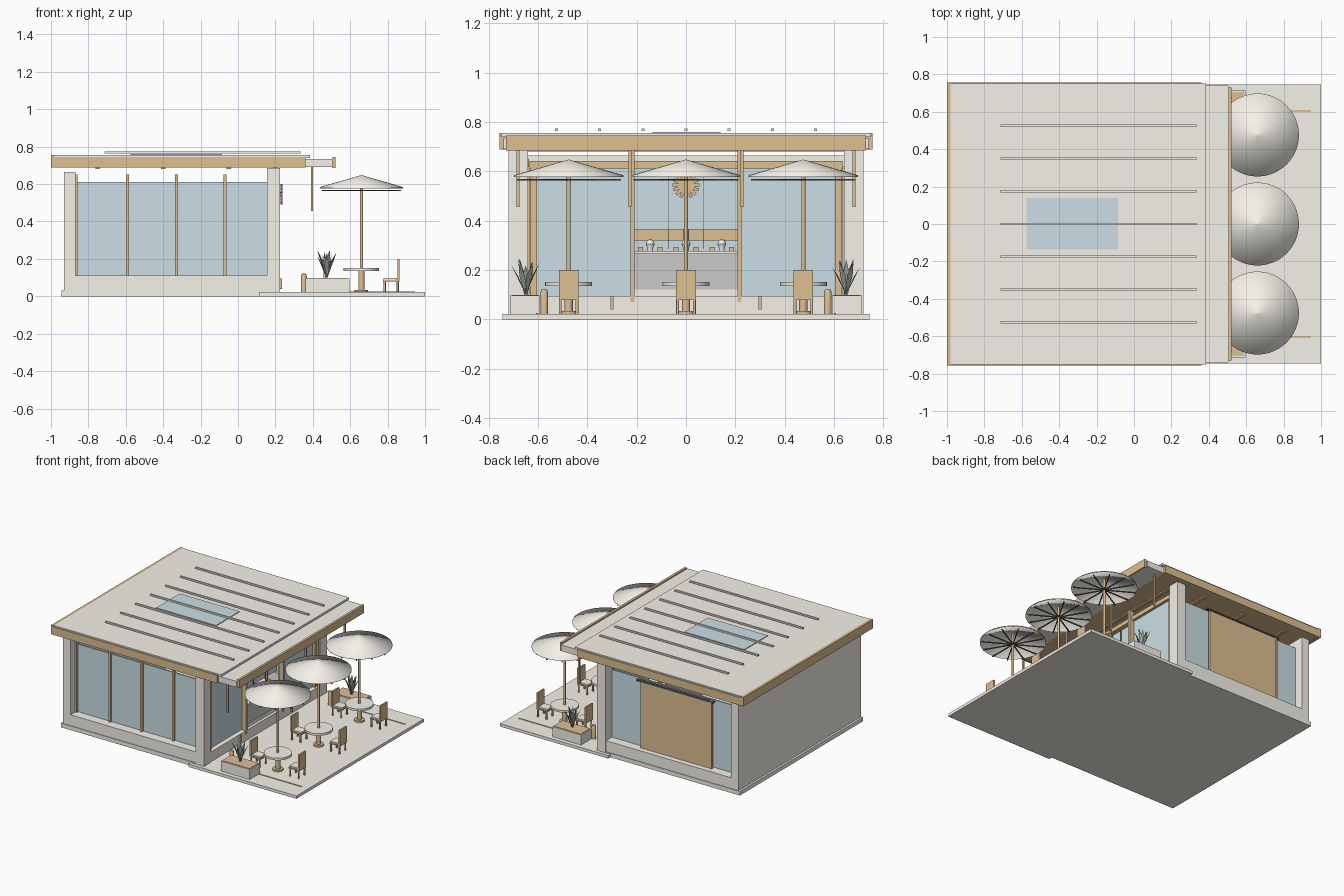
import bpy, math, random
from mathutils import Vector, Matrix

random.seed(3)

def mat(name, c):
    m = bpy.data.materials.new(name)
    m.diffuse_color = (*c, 1)
    return m

WOOD = mat("wood", (0.73, 0.53, 0.29))
GLASS = mat("glass", (0.60, 0.74, 0.79))
PALE = mat("plaster", (0.92, 0.89, 0.82))
DARK = mat("dark", (0.12, 0.11, 0.10))
LEAF = mat("leaf", (0.36, 0.40, 0.36))

def mesh(name, verts, faces, m=None):
    me = bpy.data.meshes.new(name)
    me.from_pydata(verts, [], faces)
    o = bpy.data.objects.new(name, me)
    bpy.context.collection.objects.link(o)
    if m:
        me.materials.append(m)
    return o

def box(name, x0, x1, y0, y1, z0, z1, m=None):
    v = [(x, y, z) for x in (x0, x1) for y in (y0, y1) for z in (z0, z1)]
    f = [(0, 1, 3, 2), (4, 6, 7, 5), (0, 4, 5, 1), (2, 3, 7, 6), (0, 2, 6, 4), (1, 5, 7, 3)]
    return mesh(name, v, f, m)

def pair(name, x0, x1, y0, y1, z0, z1, m=None):
    box(name + "_left", x0, x1, y0, y1, z0, z1, m)
    box(name + "_right", x0, x1, -y1, -y0, z0, z1, m)

def lathe(name, profile, loc, m=None, n=32, angle=35):
    """Spin (radius, z) points, listed top to bottom, about a vertical axis."""
    v = [(loc[0] + r * math.cos(2 * math.pi * i / n), loc[1] + r * math.sin(2 * math.pi * i / n), loc[2] + z)
         for r, z in profile for i in range(n)]
    f = [((j + 1) * n + i, (j + 1) * n + (i + 1) % n, j * n + (i + 1) % n, j * n + i)
         for j in range(len(profile) - 1) for i in range(n)]
    o = mesh(name, v, f, m)
    bpy.context.view_layer.objects.active = o
    o.select_set(True)
    bpy.ops.object.shade_smooth_by_angle(angle=math.radians(angle))
    o.select_set(False)
    return o

def rod(name, r, z0, z1, x, y, m=None, n=16):
    e = 0.0002
    return lathe(name, [(e, z1), (r, z1), (r, z0), (e, z0)], (x, y, 0), m, n)

# Slabs, back wall, plinths, corner pillars
box("building_slab", -0.945, 0.16, -0.72, 0.72, 0, 0.03, PALE)
box("patio_slab", 0.115, 1.0, -0.745, 0.745, 0, 0.022, PALE)
box("back_wall", -0.93, -0.87, -0.715, 0.715, 0.03, 0.665, PALE)
pair("side_plinth", -0.87, 0.155, 0.62, 0.715, 0.03, 0.11, PALE)
pair("front_pillar", 0.155, 0.225, 0.64, 0.72, 0.022, 0.685, PALE)
box("front_plinth", 0.14, 0.22, -0.64, 0.64, 0.022, 0.095, PALE)

# Side glazing and mullions
pair("side_glass", -0.87, 0.155, 0.636, 0.646, 0.11, 0.61, GLASS)
for x in (-0.865, -0.59, -0.33, -0.07):
    box("side_mullion", x - 0.008, x + 0.008, -0.662, -0.636, 0.11, 0.65, WOOD)

# Sliding wood panel on the rear side
box("sliding_panel", -0.67, -0.10, 0.66, 0.675, 0.10, 0.60, WOOD)
box("panel_rail", -0.70, -0.07, 0.66, 0.682, 0.60, 0.610, DARK)
box("panel_edge", -0.683, -0.67, 0.66, 0.680, 0.10, 0.61, WOOD)

# Shop front: glass, frame and window posts
pair("shop_glass", 0.175, 0.185, 0.22, 0.61, 0.095, 0.615, GLASS)
box("service_glass", 0.165, 0.172, -0.21, 0.21, 0.365, 0.615, GLASS)
box("frame_beam", 0.165, 0.205, -0.635, 0.635, 0.612, 0.642, WOOD)
pair("frame_jamb", 0.165, 0.205, 0.605, 0.632, 0.095, 0.64, WOOD)
pair("frame_edge", 0.19, 0.215, 0.635, 0.648, 0.10, 0.62, WOOD)
pair("window_post", 0.19, 0.225, 0.208, 0.225, 0.07, 0.685, WOOD)
pair("glass_bar", 0.172, 0.178, 0.07, 0.073, 0.285, 0.615, DARK)

# Service counter with machines
box("counter", 0.06, 0.195, -0.21, 0.21, 0.12, 0.265)
box("counter_foot", 0.06, 0.20, -0.21, 0.21, 0.095, 0.12, PALE)
box("counter_top", 0.05, 0.215, -0.21, 0.21, 0.265, 0.278, PALE)
box("back_shelf", 0.03, 0.06, -0.21, 0.21, 0.32, 0.365, WOOD)
box("shelf_back_panel", 0.03, 0.045, -0.21, 0.21, 0.11, 0.32, GLASS)
for y in (-0.145, 0, 0.145):
    lathe("counter_jar", [(0.0002, 0.047), (0.012, 0.043), (0.018, 0.028), (0.012, 0.012), (0.012, 0), (0.0002, 0)],
          (0.15, y, 0.278), PALE, 16)
    for dy in (-0.04, 0.04):
        box("cup", 0.17, 0.19, y + dy - 0.01, y + dy + 0.01, 0.278, 0.293, WOOD)
rod("tap", 0.012, 0.278, 0.38, 0.13, 0, WOOD)

# Sunburst ornament above the counter
for i in range(16):
    a = 2 * math.pi * i / 16
    petal = box("sunburst_ray", -0.005, 0.005, -0.006, 0.006, 0.012, 0.055, WOOD)
    petal.matrix_world = Matrix.Translation((0.232, 0, 0.545)) @ Matrix.Rotation(a, 4, 'X')
box("sunburst_bracket", 0.172, 0.236, -0.012, 0.012, 0.533, 0.557, WOOD)

# Roof: wood body, pale deck, front gutter, trim
box("roof_body", -0.98, 0.36, -0.745, 0.745, 0.69, 0.74, WOOD)
box("roof_deck", -0.98, 0.385, -0.75, 0.75, 0.74, 0.755, PALE)
pair("side_fascia", -1.0, 0.36, 0.745, 0.757, 0.688, 0.746, WOOD)
box("rear_fascia", -1.0, -0.98, -0.757, 0.757, 0.688, 0.755, WOOD)
box("front_gutter", 0.36, 0.505, -0.74, 0.74, 0.69, 0.735, PALE)
box("front_fascia", 0.505, 0.522, -0.73, 0.73, 0.685, 0.745, WOOD)
for x in (-0.75, -0.4, -0.05, 0.2):
    box("soffit_beam", x - 0.012, x + 0.012, -0.68, 0.68, 0.681, 0.69, WOOD)
for i in range(7):
    y = (i - 3) * 0.175
    box("roof_batten", -0.715, 0.335, y - 0.006, y + 0.006, 0.763, 0.774, PALE)
box("skylight", -0.575, -0.085, -0.135, 0.14, 0.752, 0.760, GLASS)
pair("hanging_slat", 0.389, 0.401, 0.222, 0.234, 0.455, 0.69, WOOD)
pair("outer_hanging_slat", 0.389, 0.401, 0.676, 0.688, 0.455, 0.69, WOOD)

# Planters with spiky plants, bollards, floor strips
pair("planter", 0.36, 0.595, 0.592, 0.713, 0.022, 0.096, PALE)
pair("planter_top", 0.367, 0.588, 0.599, 0.706, 0.096, 0.099, WOOD)
pair("floor_strip", 0.40, 0.945, 0.60, 0.609, 0.022, 0.026, WOOD)
pair("front_lamp_post", 0.225, 0.235, 0.295, 0.307, 0.04, 0.095, WOOD)
for s in (-1, 1):
    lathe("bollard", [(0.0002, 0.1), (0.012, 0.098), (0.016, 0.085), (0.016, 0), (0.0002, 0)],
          (0.352, s * 0.575, 0.022), WOOD, 16)
    base = Vector((0.475, s * 0.65, 0.10))
    for i in range(12):
        a = 2 * math.pi * i / 12
        out = Vector((math.cos(a), math.sin(a), 0))
        side = Vector((-out.y, out.x, 0)) * 0.013
        lean = 0.058 if i % 2 else 0.03
        h = random.uniform(0.11, 0.15)
        mid = base + out * lean * 0.5 + Vector((0, 0, h * 0.6))
        tip = base + out * lean + Vector((0, 0, h))
        mesh("plant_leaf", [base - side * 0.5, base + side * 0.5, mid + side, tip, mid - side],
             [(0, 1, 2, 3, 4)], LEAF)

def chair(cx, cy, s):
    """Chair whose back is on the s side of x."""
    def part(name, a, b, y0, y1, z0, z1, m):
        box(name, *sorted((cx + s * a, cx + s * b)), cy + y0, cy + y1, z0, z1, m)
    part("chair_seat", -0.045, 0.04, -0.038, 0.038, 0.078, 0.087, WOOD)
    part("chair_cushion", -0.042, 0.03, -0.034, 0.034, 0.087, 0.097, PALE)
    part("chair_back", 0.032, 0.043, -0.04, 0.04, 0.08, 0.20, WOOD)
    for a in (-0.036, 0.034):
        for y in (-0.034, 0.034):
            rod("chair_leg", 0.006, 0.022, 0.08, cx + s * a, cy + y, WOOD, 12)

# Tables, umbrellas and chairs
X = 0.66
for y in (-0.476, 0, 0.476):
    rod("table_base", 0.036, 0.022, 0.034, X, y, WOOD, 24)
    rod("table_column", 0.017, 0.034, 0.135, X, y, WOOD, 24)
    rod("table_top", 0.095, 0.135, 0.151, X, y, PALE, 40)
    rod("umbrella_pole", 0.008, 0.15, 0.645, X, y, WOOD)
    lathe("umbrella_canopy", [(0.0002, 0.648), (0.222, 0.584), (0.222, 0.577)], (X, y, 0), PALE, 48, 180)
    for i in range(12):
        rib = box("umbrella_rib", 0.008, 0.212, -0.003, 0.003, 0.562, 0.569, DARK)
        rib.matrix_world = Matrix.Translation((X, y, 0)) @ Matrix.Rotation(math.pi * i / 6, 4, 'Z')
    chair(X + 0.16, y, 1)
    chair(X - 0.16, y, -1)
